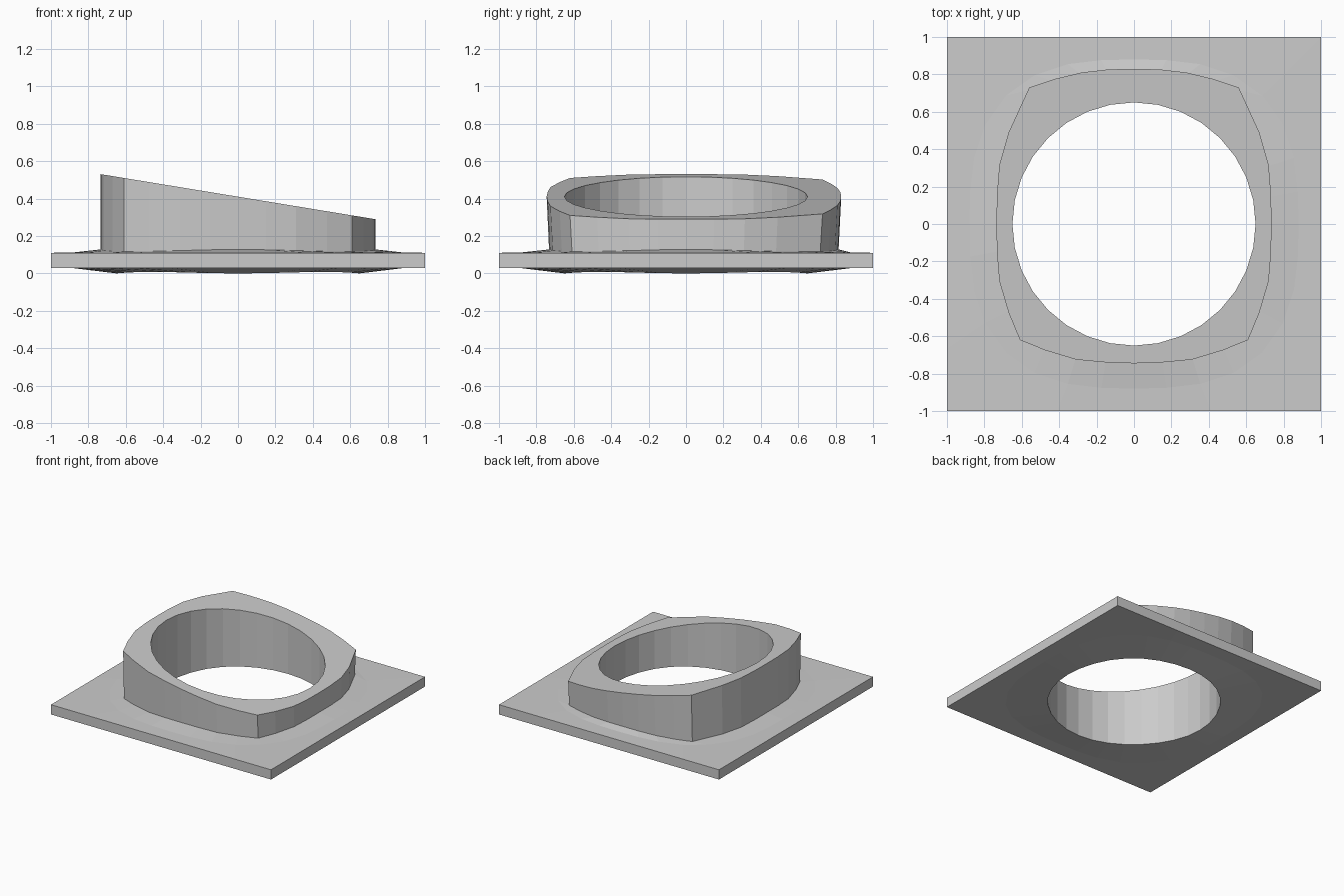
import bpy, bmesh
from math import sin, cos, pi

if "Cube" in bpy.data.objects:
    bpy.data.objects.remove(bpy.data.objects["Cube"])

N = 32          # segments around the opening, starting at the front (-y)
R = 0.65        # opening radius

# Right half of the collar outline, front to back
half = [(0, -.745), (.15, -.74), (.31, -.725), (.475, -.675), (.61, -.62),
        (.67, -.475), (.72, -.305), (.733, -.15), (.735, 0), (.733, .15),
        (.72, .315), (.67, .49), (.56, .73), (.425, .775), (.28, .81),
        (.14, .826), (0, .83)]
outline = half + [(-x, y) for x, y in half[-2:0:-1]]
dirs = [(sin(2 * pi * i / N), -cos(2 * pi * i / N)) for i in range(N)]
# 1 on the diagonals, 0 on the axes
diag = [sin(4 * pi * i / N) ** 2 for i in range(N)]


def slope(x):
    return 0.41 - 0.164 * x


def square(z):
    return [(x / max(abs(x), abs(y)), y / max(abs(x), abs(y)), z) for x, y in dirs]


def swell(z):
    return [(x * (.88 + .09 * d), y * (.88 + .09 * d), z)
            for (x, y), d in zip(dirs, diag)]


# Closed cross-section swept around the opening
rings = [
    [(R * x, R * y, slope(R * x)) for x, y in dirs],                # opening, sloped top
    [(x, y, slope(x)) for x, y in outline],                         # collar rim
    [(x, y * .983, .128 - .012 * d) for (x, y), d in zip(outline, diag)],  # collar foot
    swell(.112),                                                    # raised area ends
    square(.11),                                                    # plate top edge
    square(.03),                                                    # plate bottom edge
    swell(.028),                                                    # underside swelling
    [(R * x, R * y, .008 * d) for (x, y), d in zip(dirs, diag)],    # opening, bottom
]

bm = bmesh.new()
loops = [[bm.verts.new(p) for p in ring] for ring in rings]
for a, b in zip(loops, loops[1:] + loops[:1]):
    for i in range(N):
        j = (i + 1) % N
        bm.faces.new((a[i], a[j], b[j], b[i]))
bmesh.ops.recalc_face_normals(bm, faces=bm.faces)

mesh = bpy.data.meshes.new("sloped_collar_plate")
bm.to_mesh(mesh)
bm.free()
obj = bpy.data.objects.new("sloped_collar_plate", mesh)
bpy.context.collection.objects.link(obj)
